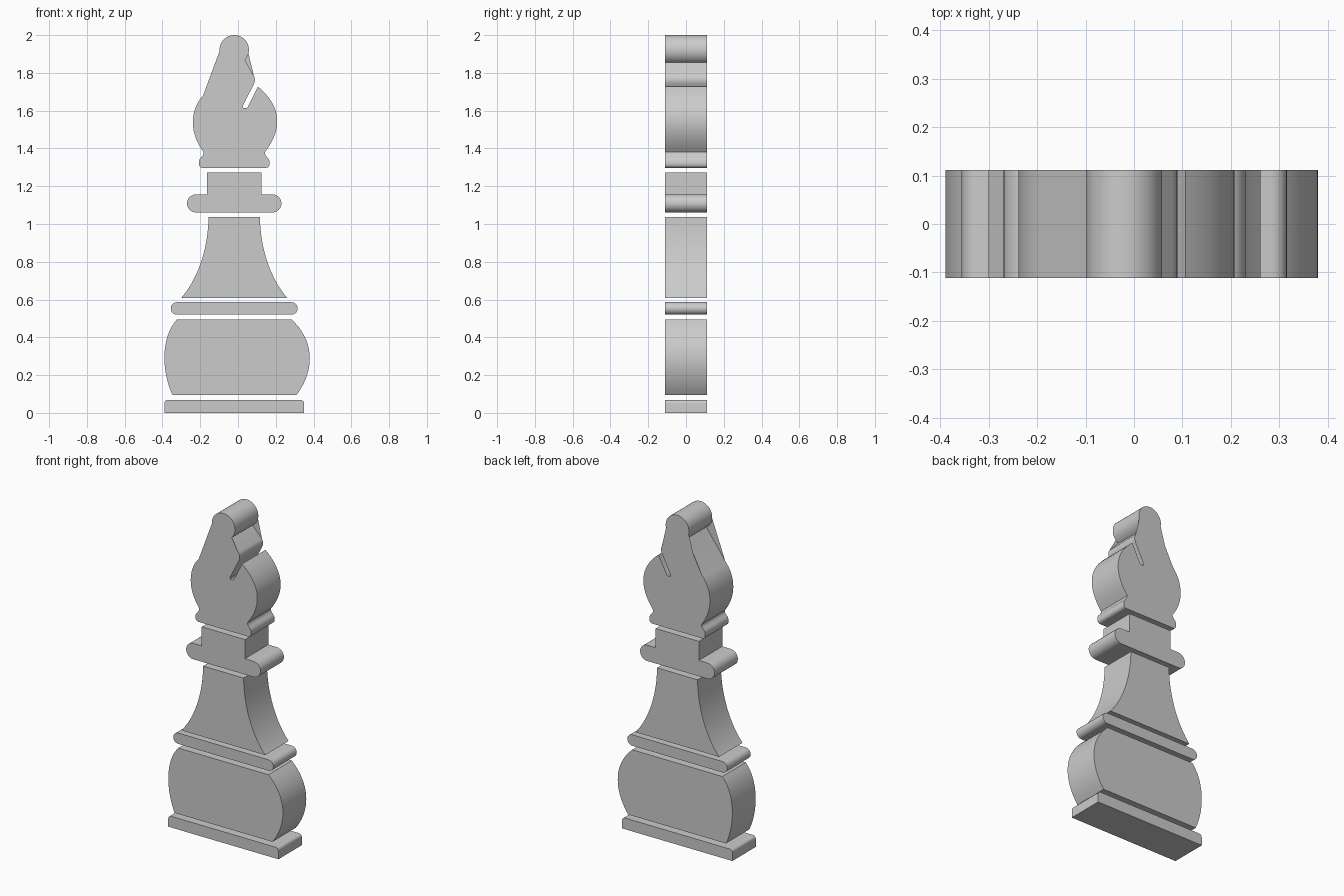
import bpy, bmesh
from math import cos, sin, radians
from mathutils import Vector
from mathutils.geometry import interpolate_bezier

cube = bpy.data.objects.get("Cube")
if cube:
    bpy.data.objects.remove(cube)

HALF = 0.112   # half thickness of the slab
MID = -0.02    # axis of the silhouette

grey = bpy.data.materials.new("plain grey")
grey.use_nodes = True
COLOUR = (0.6, 0.6, 0.6, 1)
grey.diffuse_color = COLOUR
grey.node_tree.nodes["Principled BSDF"].inputs["Base Color"].default_value = COLOUR


def arc(x, z, r, start, end, steps=12):
    angles = [radians(start + (end - start) * i / steps) for i in range(steps + 1)]
    return [(x + r * cos(a), z + r * sin(a)) for a in angles]


def bez(a, b, c, d, steps=14):
    pts = interpolate_bezier(*(Vector((*p, 0)) for p in (a, b, c, d)), steps)
    return [(p.x, p.y) for p in pts]


def mirror(points):
    """Closes a right-hand outline, listed bottom to top, with its left half."""
    return points + [(2 * MID - x, z) for x, z in reversed(points)]


def slab(name, outline):
    """Extrudes an outline in the xz plane through the thickness."""
    bm = bmesh.new()
    verts = [bm.verts.new((x, -HALF, z)) for x, z in outline]
    bmesh.ops.remove_doubles(bm, verts=verts, dist=0.0005)
    face = bm.faces.new([v for v in verts if v.is_valid])
    ext = bmesh.ops.extrude_face_region(bm, geom=[face], use_keep_orig=True)
    moved = [g for g in ext["geom"] if isinstance(g, bmesh.types.BMVert)]
    bmesh.ops.translate(bm, verts=moved, vec=(0, 2 * HALF, 0))
    bmesh.ops.recalc_face_normals(bm, faces=bm.faces)
    mesh = bpy.data.meshes.new(name)
    bm.to_mesh(mesh)
    bm.free()
    mesh.materials.append(grey)
    obj = bpy.data.objects.new(name, mesh)
    bpy.context.collection.objects.link(obj)
    bpy.ops.object.select_all(action="DESELECT")
    obj.select_set(True)
    bpy.context.view_layer.objects.active = obj
    bpy.ops.object.shade_smooth_by_angle(angle=radians(30))


# Foot plate with rounded upper corners
slab("base_plate", mirror([(0.35, 0)] + arc(0.332, 0.05, 0.018, 0, 90, 6)))

# Bulging drum
slab("drum",
     bez((0.31, 0.095), (0.405, 0.22), (0.41, 0.38), (0.283, 0.495), 20)
     + bez((-0.323, 0.495), (-0.41, 0.4), (-0.405, 0.22), (-0.347, 0.095), 20))

# Rounded ring above the drum
slab("lower_ring", mirror(arc(0.283, 0.553, 0.033, -90, 90)))

# Flaring stem
slab("stem", mirror(bez((0.261, 0.608), (0.165, 0.72), (0.118, 0.88), (0.116, 1.037), 20)))

# Collar with a rounded bar and a square block on top
slab("collar", mirror(arc(0.182, 1.109, 0.048, -90, 90) + [(0.125, 1.157), (0.125, 1.273)]))

# Mitre head with its slit and ball finial
foot = (arc(0.147, 1.317, 0.02, -90, 0, 5)
        + bez((0.167, 1.325), (0.167, 1.355), (0.14, 1.355), (0.142, 1.38), 8))
right_cheek = bez((0.142, 1.38), (0.235, 1.5), (0.235, 1.62), (0.106, 1.727), 20)
slit = [(0.05, 1.617), (0.046, 1.613), (0.028, 1.613), (0.025, 1.621), (0.029, 1.633)]
slit_lip = bez((0.083, 1.738), (0.093, 1.758), (0.091, 1.776), (0.08, 1.79), 8)
finial = arc(MID, 1.922, 0.078, -62, 242, 32)
left_cheek = bez((-0.185, 1.68), (-0.25, 1.61), (-0.265, 1.49), (-0.182, 1.38), 20)
left_foot = [(2 * MID - x, z) for x, z in reversed(foot)]
slab("mitre_head", foot + right_cheek + slit + slit_lip + [(0.012, 1.861)]
     + finial + [(-0.052, 1.861)] + left_cheek + left_foot)
